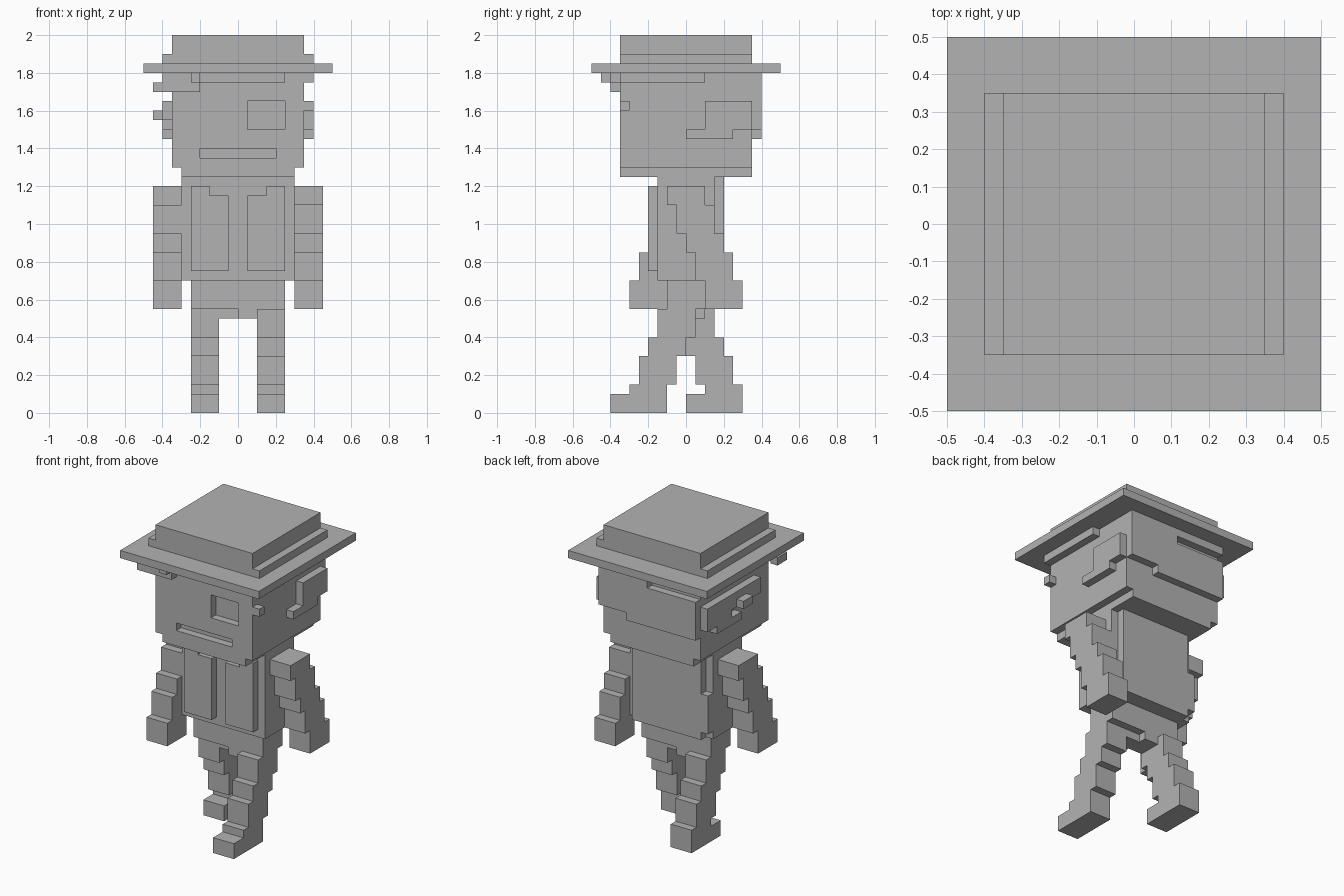
import bpy
import bmesh
from mathutils import Vector

old = bpy.data.objects.get("Cube")
if old:
    bpy.data.objects.remove(old, do_unlink=True)

# Single flat grey
grey = bpy.data.materials.new("plain_grey")
grey.use_nodes = True
GREY = (0.45, 0.45, 0.45, 1)
grey.diffuse_color = GREY
grey.node_tree.nodes["Principled BSDF"].inputs["Base Color"].default_value = GREY


def blocks(name, boxes):
    """One object from boxes given as (x0, x1, y0, y1, z0, z1)."""
    bm = bmesh.new()
    for x0, x1, y0, y1, z0, z1 in boxes:
        size = Vector((x1 - x0, y1 - y0, z1 - z0))
        mid = Vector((x0 + x1, y0 + y1, z0 + z1)) / 2
        for v in bmesh.ops.create_cube(bm, size=1)["verts"]:
            v.co = v.co * size + mid
    mesh = bpy.data.meshes.new(name)
    bm.to_mesh(mesh)
    bm.free()
    mesh.materials.append(grey)
    obj = bpy.data.objects.new(name, mesh)
    bpy.context.collection.objects.link(obj)
    return obj


def flip(box, x=False, y=False):
    x0, x1, y0, y1, z0, z1 = box
    if x:
        x0, x1 = -x1, -x0
    if y:
        y0, y1 = -y1, -y0
    return x0, x1, y0, y1, z0, z1


def carve(obj, boxes):
    """Cut rectangular recesses out of an object."""
    for box in boxes:
        cutter = blocks("cutter", [box])
        cutter.hide_render = True
        mod = obj.modifiers.new("recess", "BOOLEAN")
        mod.operation = "DIFFERENCE"
        mod.solver = "EXACT"
        mod.object = cutter
        bpy.context.view_layer.objects.active = obj
        bpy.ops.object.modifier_apply(modifier=mod.name)
        bpy.data.objects.remove(cutter, do_unlink=True)


# Hat
blocks("hat_brim", [(-.5, .5, -.5, .5, 1.8, 1.85)])
blocks("hat_band", [(-.4, .4, -.35, .35, 1.85, 1.9)])
blocks("hat_crown", [(-.35, .35, -.35, .35, 1.9, 2)])

# Head with recessed eye and mouth
head = blocks("head", [(-.35, .35, -.35, .35, 1.3, 1.8)])
carve(head, [(.05, .25, -.4, -.3, 1.5, 1.65),
             (-.2, .2, -.4, -.3, 1.35, 1.4)])
blocks("jaw", [(-.3, .3, -.35, .35, 1.25, 1.3)])

# Hair
blocks("front_hair", [
    (-.25, .25, -.4, -.35, 1.75, 1.8),
    (-.4, -.2, -.4, -.35, 1.7, 1.8),
    (-.25, -.2, -.45, -.4, 1.75, 1.8),
])
blocks("back_hair", [
    (-.35, .35, .35, .4, 1.5, 1.7),
    (-.35, .15, .35, .4, 1.45, 1.5),
    (0, .35, .35, .4, 1.7, 1.75),
    (-.35, .35, .35, .4, 1.75, 1.8),
])
side = [
    (.35, .4, -.35, .1, 1.75, 1.8),
    (.35, .4, .1, .35, 1.5, 1.65),
    (.35, .4, 0, .25, 1.45, 1.5),
]
blocks("left_hair", side + [(.35, .4, -.35, -.3, 1.6, 1.65)])
blocks("right_hair", [flip(b, x=True) for b in side] + [
    (-.4, -.35, -.2, .1, 1.55, 1.65),
    (-.45, -.4, -.05, .05, 1.55, 1.6),
    (-.45, -.4, -.4, -.3, 1.7, 1.75),
])

# Torso with coat panels
blocks("torso", [(-.3, .3, -.15, .15, .7, 1.25)])
panel = [(.05, .25, -.2, -.15, .75, 1.15), (.15, .25, -.2, -.15, 1.15, 1.2)]
blocks("left_coat_panel", panel)
blocks("right_coat_panel", [flip(b, x=True) for b in panel])
blocks("back_coat_panel", [(-.25, .25, .15, .2, .7, 1.25),
                           (-.3, -.25, .15, .2, .75, 1)])

# Hips, the lower part staggered with the stride
blocks("hips", [
    (-.25, .25, -.1, .1, .55, .7),
    (0, .1, -.1, .05, .5, .55),
    (-.1, 0, -.05, .1, .5, .55),
])

# Arms: stepped blocks, left swings back and right swings forward
levels = [1.2, 1.1, .95, .85, .7, .55]
arm = [(.3, .45, -.1 + .05 * i, .1 + .05 * i, levels[i + 1], levels[i])
       for i in range(5)]
blocks("left_arm", arm)
blocks("right_arm", [flip(b, x=True, y=True) for b in arm])

# Legs: stepped blocks, left strides forward and right trails behind
levels = [.55, .4, .3, .15, 0]
leg = [(.1, .25, -.15 - .05 * i, .05 - .05 * i, levels[i + 1], levels[i])
       for i in range(4)]
blocks("left_leg", leg)
blocks("left_toe", [(.1, .25, -.4, -.3, 0, .1)])
blocks("right_leg", [flip(b, x=True, y=True) for b in leg])
blocks("right_toe", [(-.25, -.1, 0, .1, 0, .1)])
